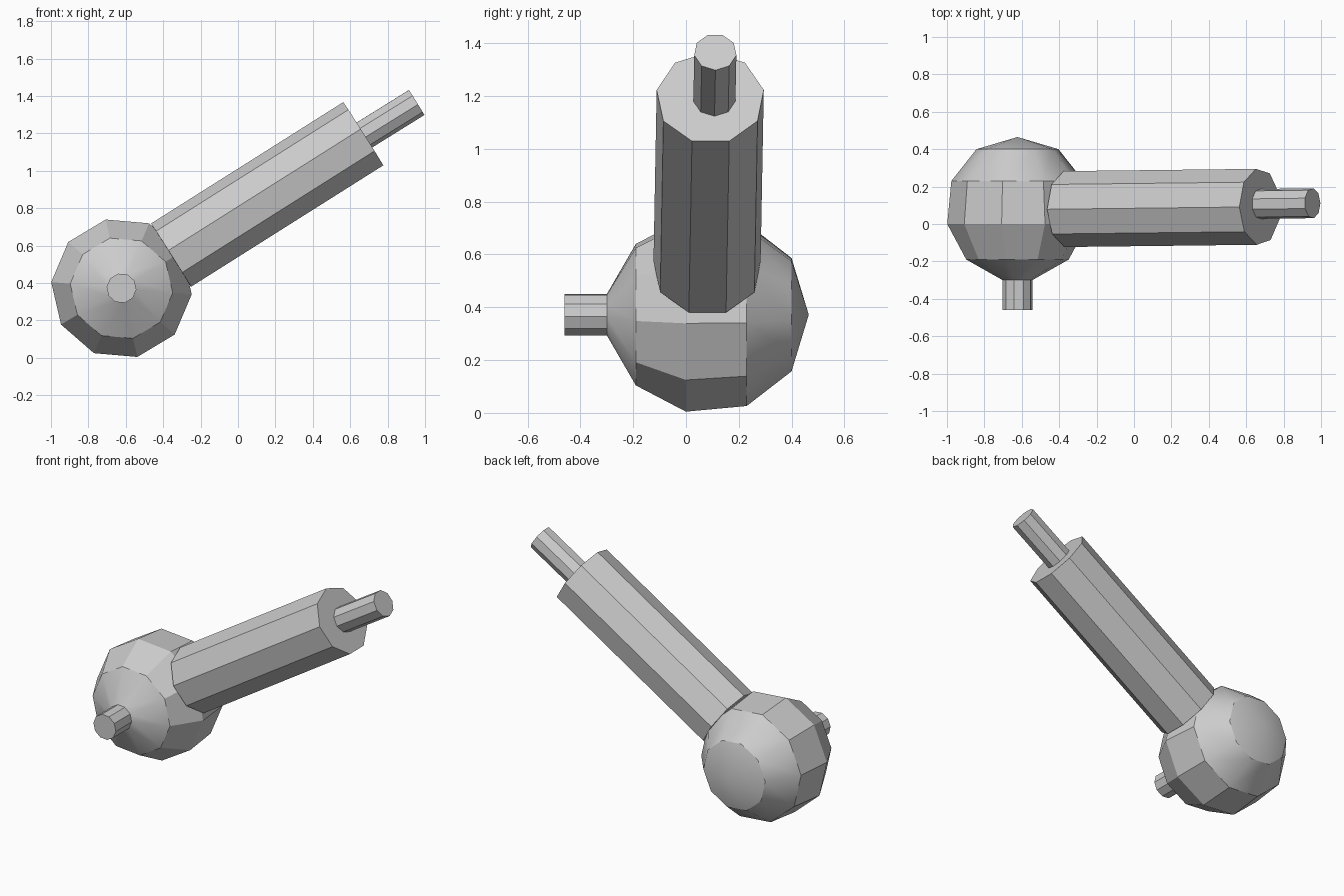
import bpy
import bmesh
from math import cos, sin, pi, radians
from mathutils import Vector

cube = bpy.data.objects.get("Cube")
if cube:
    bpy.data.objects.remove(cube, do_unlink=True)

grey = bpy.data.materials.new("plain grey")
grey.use_nodes = True
grey.diffuse_color = (0.6, 0.6, 0.6, 1)
grey.node_tree.nodes["Principled BSDF"].inputs["Base Color"].default_value = (0.6, 0.6, 0.6, 1)


def turned(name, start, axis, profile, sides, phase):
    """Faceted turned part: profile holds (distance along axis, radius)."""
    start, axis = Vector(start), Vector(axis).normalized()
    up = Vector((0, 0, 1))
    up = (up - axis * up.dot(axis)).normalized()
    side = axis.cross(up)
    bm = bmesh.new()
    rings = []
    for dist, radius in profile:
        centre = start + axis * dist
        if radius == 0:
            rings.append([bm.verts.new(centre)] * sides)
            continue
        angles = [radians(phase) + 2 * pi * i / sides for i in range(sides)]
        rings.append([bm.verts.new(centre + (up * cos(a) + side * sin(a)) * radius)
                      for a in angles])
    for low, high in zip(rings, rings[1:]):
        for i in range(sides):
            j = (i + 1) % sides
            corners = [low[i], low[j], high[j], high[i]]
            bm.faces.new(list(dict.fromkeys(corners)))
    for ring in (rings[0], rings[-1]):
        if len(set(ring)) > 2:
            bm.faces.new(ring)
    bmesh.ops.recalc_face_normals(bm, faces=bm.faces[:])
    mesh = bpy.data.meshes.new(name)
    bm.to_mesh(mesh)
    bm.free()
    mesh.materials.append(grey)
    obj = bpy.data.objects.new(name, mesh)
    bpy.context.collection.objects.link(obj)
    bpy.ops.object.select_all(action="DESELECT")
    obj.select_set(True)
    bpy.context.view_layer.objects.active = obj
    bpy.ops.object.shade_smooth_by_angle(angle=radians(30))
    return obj


# Faceted ball with a peg drawn out of its front
turned("ball_with_front_peg", (-0.623, 0, 0.372), (0, 1, 0),
       [(-0.46, 0.08), (-0.30, 0.08), (-0.19, 0.275), (0, 0.377),
        (0.23, 0.355), (0.40, 0.22), (0.465, 0)], 10, 23)

# Slanted shaft rising from the ball
shaft_start = Vector((-0.355, 0.08, 0.544))
shaft_end = Vector((0.673, 0.092, 1.193))
shaft = shaft_end - shaft_start
turned("shaft", shaft_start, shaft, [(0, 0.206), (shaft.length, 0.206)], 9, 0)

# Thin tip at the far end of the shaft
tip_start = Vector((0.65, 0.107, 1.178))
tip_end = Vector((0.954, 0.111, 1.367))
tip = tip_end - tip_start
turned("tip", tip_start, tip, [(0, 0.081), (tip.length, 0.081)], 9, 20)
